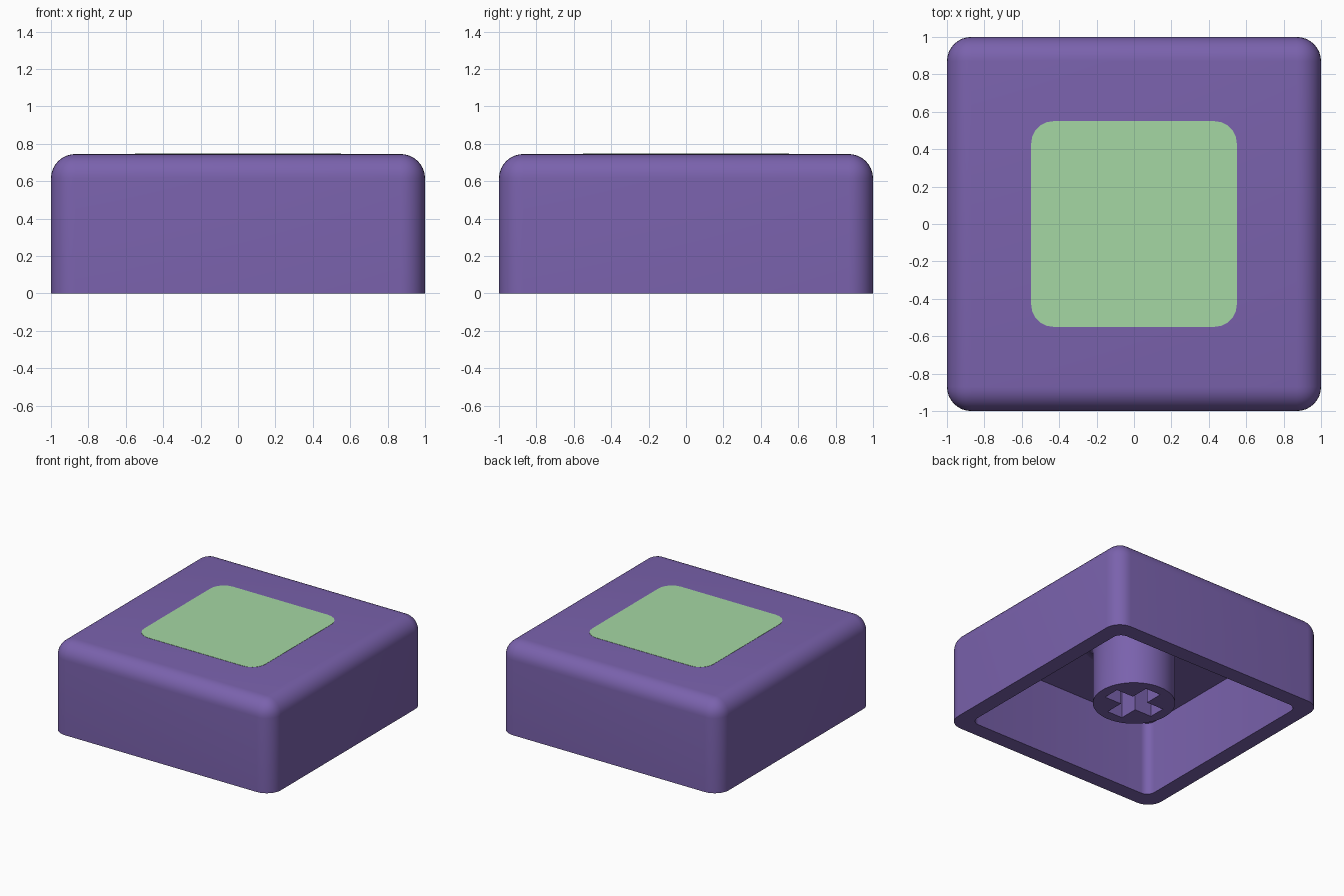
import bpy, bmesh, math
from mathutils import Matrix, Vector

if "Cube" in bpy.data.objects:
    bpy.data.objects.remove(bpy.data.objects["Cube"], do_unlink=True)

HEIGHT = 0.745
CEILING = 0.615


def linear(c):
    c /= 255
    return ((c + 0.055) / 1.055) ** 2.4 if c > 0.04 else c / 12.92


def material(name, *rgb):
    mat = bpy.data.materials.new(name)
    mat.use_nodes = True
    colour = (*map(linear, rgb), 1)
    mat.diffuse_color = colour
    mat.node_tree.nodes["Principled BSDF"].inputs["Base Color"].default_value = colour
    return mat


purple = material("purple", 122, 98, 173)
green = material("light green", 165, 215, 163)


def finish(name, bm, mat):
    bmesh.ops.recalc_face_normals(bm, faces=bm.faces)
    mesh = bpy.data.meshes.new(name)
    bm.to_mesh(mesh)
    bm.free()
    mesh.materials.append(mat)
    ob = bpy.data.objects.new(name, mesh)
    bpy.context.collection.objects.link(ob)
    return ob


def box(name, hx, hy, z0, z1, mat, radius=0, segments=6, round_top=False):
    """Box with rounded upright edges and, if wanted, a rounded top."""
    bm = bmesh.new()
    size = Matrix.Diagonal((2 * hx, 2 * hy, z1 - z0, 1))
    bmesh.ops.create_cube(bm, size=1, matrix=Matrix.Translation((0, 0, (z0 + z1) / 2)) @ size)
    if radius:
        edges = []
        for e in bm.edges:
            a, b = (v.co.z for v in e.verts)
            if abs(a - b) > 1e-4 or (round_top and min(a, b) > z1 - 1e-4):
                edges.append(e)
        bmesh.ops.bevel(bm, geom=edges, offset=radius, offset_type='OFFSET',
                        segments=segments, profile=0.5, affect='EDGES')
    return finish(name, bm, mat)


def activate(ob):
    bpy.ops.object.select_all(action='DESELECT')
    ob.select_set(True)
    bpy.context.view_layer.objects.active = ob


def cut(ob, cutter):
    mod = ob.modifiers.new("cut", 'BOOLEAN')
    mod.operation = 'DIFFERENCE'
    mod.solver = 'EXACT'
    mod.object = cutter
    activate(ob)
    bpy.ops.object.modifier_apply(modifier=mod.name)
    bpy.data.objects.remove(cutter, do_unlink=True)


def smooth(ob):
    activate(ob)
    bpy.ops.object.shade_smooth_by_angle(angle=math.radians(35))


# Hollow shell, open underneath
shell = box("cap_shell", 1, 1, 0, HEIGHT, purple, 0.13, 8, True)
cut(shell, box("cavity", 0.87, 0.87, -0.2, CEILING, purple, 0.07))
smooth(shell)

# Round stem, flared where it meets the ceiling
profile = [(0, 0.1), (0.31, 0.1), (0.31, CEILING - 0.08)]
for i in range(1, 5):
    a = math.radians(90 * i / 4)
    profile.append((0.39 - 0.08 * math.cos(a), CEILING - 0.08 + 0.08 * math.sin(a)))
profile += [(0.39, CEILING + 0.02), (0, CEILING + 0.02)]
bm = bmesh.new()
verts = [bm.verts.new((r, 0, z)) for r, z in profile]
edges = [bm.edges.new(pair) for pair in zip(verts, verts[1:])]
bmesh.ops.spin(bm, geom=verts + edges, cent=Vector(), axis=(0, 0, 1),
               angle=math.tau, steps=48, use_merge=False)
bmesh.ops.remove_doubles(bm, verts=bm.verts, dist=1e-4)
stem = finish("stem", bm, purple)

# Cross-shaped socket in the stem
for hx, hy in ((0.225, 0.07), (0.07, 0.225)):
    cut(stem, box("socket_arm", hx, hy, -0.1, 0.58, purple))
smooth(stem)

# Coloured square on the top
box("top_inlay", 0.55, 0.55, HEIGHT - 0.004, HEIGHT + 0.002, green, 0.12, 5)
